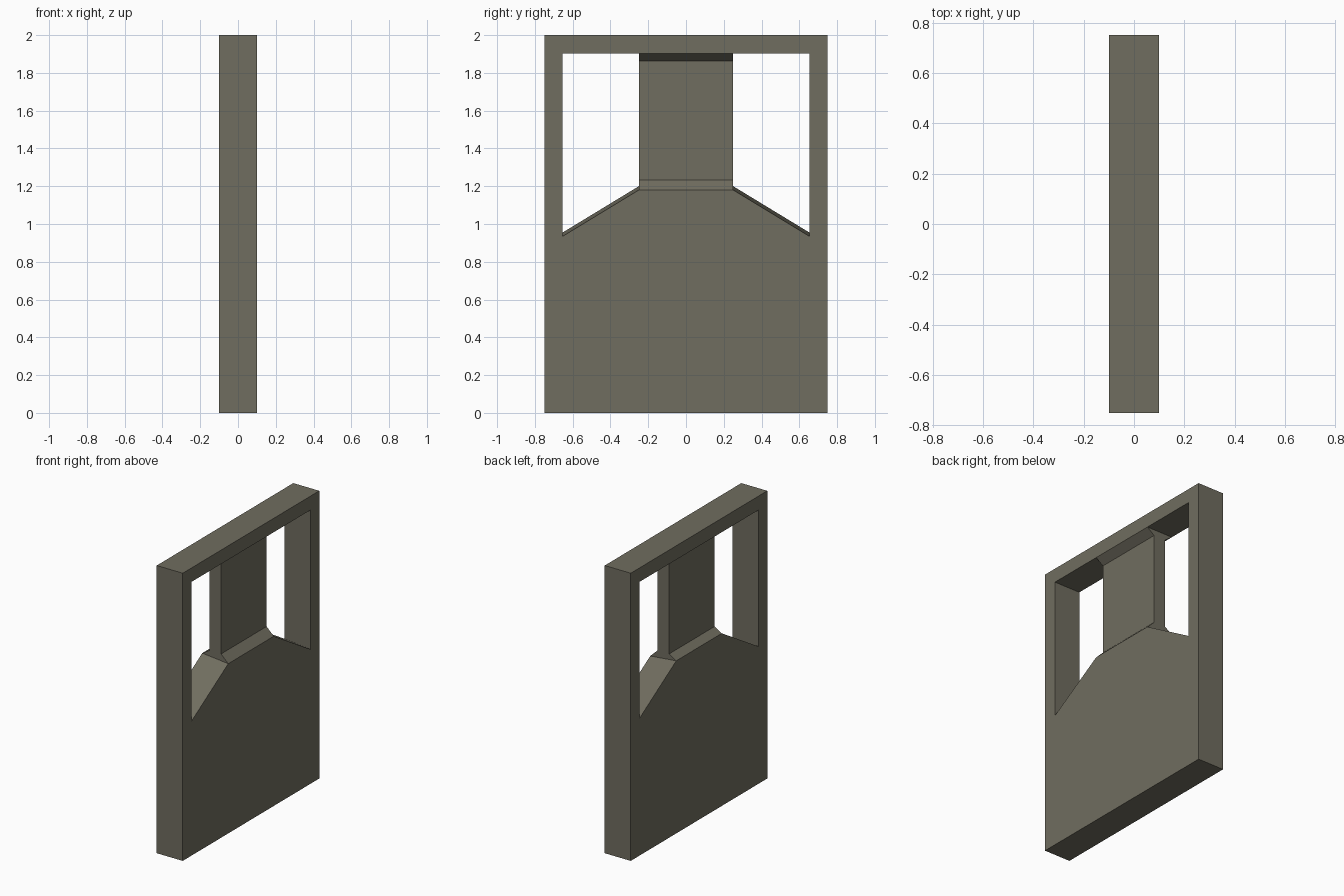
import bpy, bmesh

if "Cube" in bpy.data.objects:
    bpy.data.objects.remove(bpy.data.objects["Cube"])

stone = bpy.data.materials.new("olive_grey_stone")
stone.diffuse_color = (0.162, 0.153, 0.115, 1)
stone.use_nodes = True
stone.node_tree.nodes["Principled BSDF"].inputs["Base Color"].default_value = stone.diffuse_color


def loft(name, a, b):
    """Closed solid between two matching loops of points."""
    bm = bmesh.new()
    va = [bm.verts.new(p) for p in a]
    vb = [bm.verts.new(p) for p in b]
    n = len(va)
    bm.faces.new(va)
    bm.faces.new(vb[::-1])
    for i in range(n):
        bm.faces.new((va[i], vb[i], vb[(i + 1) % n], va[(i + 1) % n]))
    bmesh.ops.recalc_face_normals(bm, faces=bm.faces)
    me = bpy.data.meshes.new(name)
    bm.to_mesh(me)
    bm.free()
    me.materials.append(stone)
    ob = bpy.data.objects.new(name, me)
    bpy.context.collection.objects.link(ob)
    return ob


# Main slab
def slab_loop(x):
    return [(x, -.75, 0), (x, .75, 0), (x, .75, 2), (x, -.75, 2)]


wall = loft("window_wall", slab_loop(-.1), slab_loop(.1))
cutters = []


# Side windows with a sill sloping outwards and slightly tilted through the wall
def window_loop(x, s):
    lift = -.1 * x
    return [(x, s * .25, 1.19 + lift), (x, s * .653, .945 + lift),
            (x, s * .653, 1.903), (x, s * .25, 1.903)]


for s in (-1, 1):
    cutters.append(loft("window_cutter", window_loop(-.2, s), window_loop(.2, s)))


# Recess on each face of the centre pillar, bevelled at top and bottom
def recess_loop(y, s, low):
    slope = (1.233 - low) / .055
    return [(s * .045, y, 1.233), (s * .045, y, 1.862),
            (s * .13, y, 1.862 + .085 * .041 / .055),
            (s * .13, y, 1.233 - .085 * slope)]


for s, low in ((1, 1.18), (-1, 1.2)):
    cutters.append(loft("recess_cutter", recess_loop(-.26, s, low), recess_loop(.26, s, low)))

# Cut everything out of the slab
bpy.context.view_layer.objects.active = wall
for c in cutters:
    mod = wall.modifiers.new("cut", 'BOOLEAN')
    mod.operation = 'DIFFERENCE'
    mod.solver = 'EXACT'
    mod.object = c
    bpy.ops.object.modifier_apply(modifier=mod.name)
for c in cutters:
    bpy.data.objects.remove(c)
